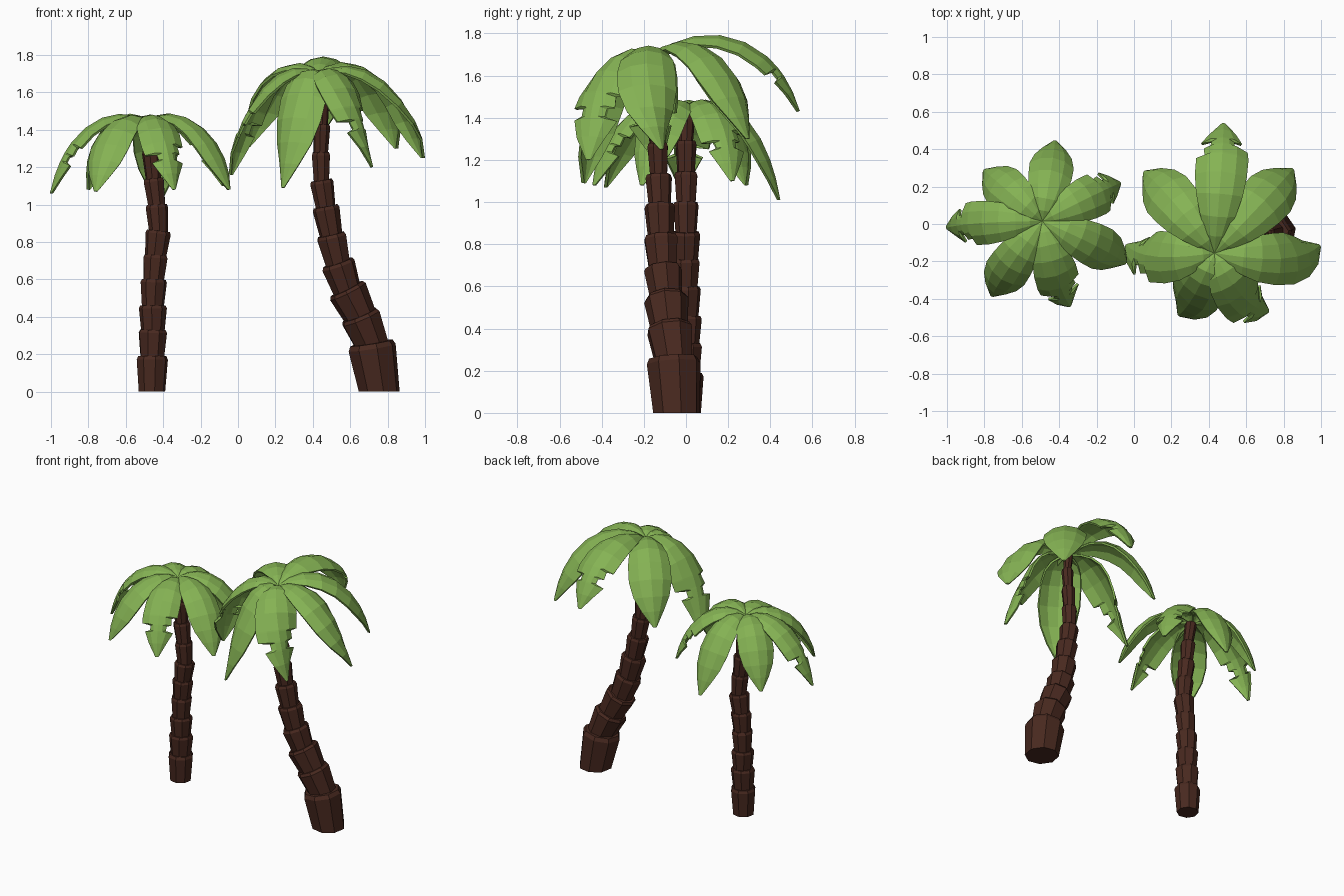
import bpy, bmesh, math
from mathutils import Vector

if "Cube" in bpy.data.objects:
    bpy.data.objects.remove(bpy.data.objects["Cube"])


def material(name, rgb):
    m = bpy.data.materials.new(name)
    m.diffuse_color = (*rgb, 1)
    m.use_nodes = True
    m.node_tree.nodes["Principled BSDF"].inputs["Base Color"].default_value = m.diffuse_color
    return m


BARK = material("dark_bark", (0.066, 0.022, 0.014))
LEAF = material("leaf_green", (0.235, 0.45, 0.088))


def finish(bm, name, mat):
    bmesh.ops.recalc_face_normals(bm, faces=bm.faces)
    me = bpy.data.meshes.new(name)
    bm.to_mesh(me)
    bm.free()
    me.materials.append(mat)
    ob = bpy.data.objects.new(name, me)
    bpy.context.collection.objects.link(ob)
    return ob


# Trunk: stacked eight-sided cups that flare upwards, each with a chamfered lip
def trunk(name, base_r, path, sides=8):
    bm = bmesh.new()
    for i in range(len(path) - 1):
        p, q, r = Vector(path[i][:3]), Vector(path[i + 1][:3]), path[i + 1][3]
        axis = (q - p).normalized()
        u = Vector((0, 1, 0)).cross(axis).normalized()
        v = axis.cross(u)
        turn = 0.2 + i * 0.25
        if i == 0:
            low = base_r
        else:
            low = r * 0.82
            p = p - axis * 0.02
        rings = []
        for k, (f, rad) in enumerate([(0, low), (0.9, r), (1, r * 0.9)]):
            c = p.lerp(q, f)
            ring = []
            for s in range(sides):
                a = turn + s * math.tau / sides
                co = c + (u * math.cos(a) + v * math.sin(a)) * rad
                if i == 0 and k == 0:
                    co.z = 0
                ring.append(bm.verts.new(co))
            rings.append(ring)
        for a, b in zip(rings, rings[1:]):
            for s in range(sides):
                t = (s + 1) % sides
                bm.faces.new((a[s], a[t], b[t], b[s]))
        bm.faces.new(rings[0][::-1])
        bm.faces.new(rings[-1])
    finish(bm, name, BARK)


# Frond outlines: (position along the frond, right and left share of half width)
ROOT = [(0, .06, .06), (.12, .36, .36), (.25, .66, .66), (.40, .88, .88), (.55, .98, .98)]
WHOLE = ROOT + [(.70, 1, 1), (.82, .84, .84), (.91, .52, .52), (1, .06, .06)]
TORN = ROOT + [(.69, 1, .97), (.70, 1, .66), (.765, .95, .7), (.775, .45, .45),
               (.82, .42, .42), (.83, .72, .82), (.91, .45, .5), (1, .06, .06)]


# Frond: arched leaf with a folded cross-section, thickened a little
def frond(name, crown, half, start, end, length, drop, up, torn):
    bm = bmesh.new()
    pts = [Vector((0, 0)), Vector((.35 * length, up)),
           Vector((.85 * length, up - .34 * drop)), Vector((length, -drop))]

    def spine(t):
        w = ((1 - t) ** 3, 3 * t * (1 - t) ** 2, 3 * t * t * (1 - t), t ** 3)
        r, z = sum((p * k for p, k in zip(pts, w)), Vector((0, 0)))
        a = math.radians(start + (end - start) * t * t)
        return Vector(crown) + Vector((r * math.cos(a), r * math.sin(a), z))

    rows = []
    for t, right, left in (TORN if torn else WHOLE):
        c = spine(t)
        tan = (spine(t + .01) - spine(t - .01)).normalized()
        side = Vector((-tan.y, tan.x, 0)).normalized()
        normal = tan.cross(side)
        row = []
        for x, d in ((-1, .42), (-.55, .12), (0, 0), (.55, .12), (1, .42)):
            w = half * (right if x < 0 else left)
            row.append(bm.verts.new(c + side * w * x - normal * w * d))
        rows.append(row)
    for a, b in zip(rows, rows[1:]):
        for k in range(4):
            bm.faces.new((a[k], a[k + 1], b[k + 1], b[k]))
    ob = finish(bm, name, LEAF)
    mod = ob.modifiers.new("thickness", "SOLIDIFY")
    mod.thickness = 0.014
    mod.offset = 0


# Short straight palm
trunk("short_trunk", 0.072, [
    (-.46, 0, 0, 0), (-.458, 0, .19, .085), (-.455, 0, .33, .08), (-.455, 0, .46, .075),
    (-.45, 0, .60, .071), (-.44, 0, .73, .069), (-.425, 0, .86, .068),
    (-.435, 0, 1.0, .06), (-.452, 0, 1.14, .058), (-.465, 0, 1.29, .05),
    (-.485, .005, 1.44, .04)])

# start angle, end angle, length, drop, rise, torn
SHORT = [(27, 26, .46, .34, .11, True), (80, 81, .43, .43, .11, False),
         (139, 139, .41, .36, .11, False), (181, 184, .51, .38, .11, True),
         (234, 236, .48, .37, .10, False), (283, 288, .475, .36, .10, True),
         (336, 333, .495, .36, .11, False)]
for n, (s, e, l, d, u, torn) in enumerate(SHORT):
    frond(f"short_palm_frond_{n + 1}", (-.49, .016, 1.44), .115, s, e, l, d, u, torn)

# Tall leaning palm
trunk("tall_trunk", 0.113, [
    (.755, -.045, 0, 0), (.713, -.06, .26, .13), (.65, -.08, .41, .112),
    (.58, -.095, .55, .106), (.532, -.11, .69, .092), (.497, -.12, .84, .084),
    (.468, -.125, .99, .073), (.446, -.13, 1.13, .063), (.443, -.135, 1.28, .052),
    (.448, -.14, 1.43, .046), (.45, -.147, 1.57, .039), (.435, -.155, 1.69, .032)])

TALL = [(-9, 4, .56, .44, .13, False), (46, 47, .61, .39, .16, False),
        (85, 86, .69, .26, .19, True), (128, 131, .57, .38, .15, False),
        (188, 175, .47, .53, .12, True), (247, 240, .38, .60, .11, False),
        (298, 313, .42, .49, .11, True)]
for n, (s, e, l, d, u, torn) in enumerate(TALL):
    frond(f"tall_palm_frond_{n + 1}", (.43, -.155, 1.69), .138, s, e, l, d, u, torn)
